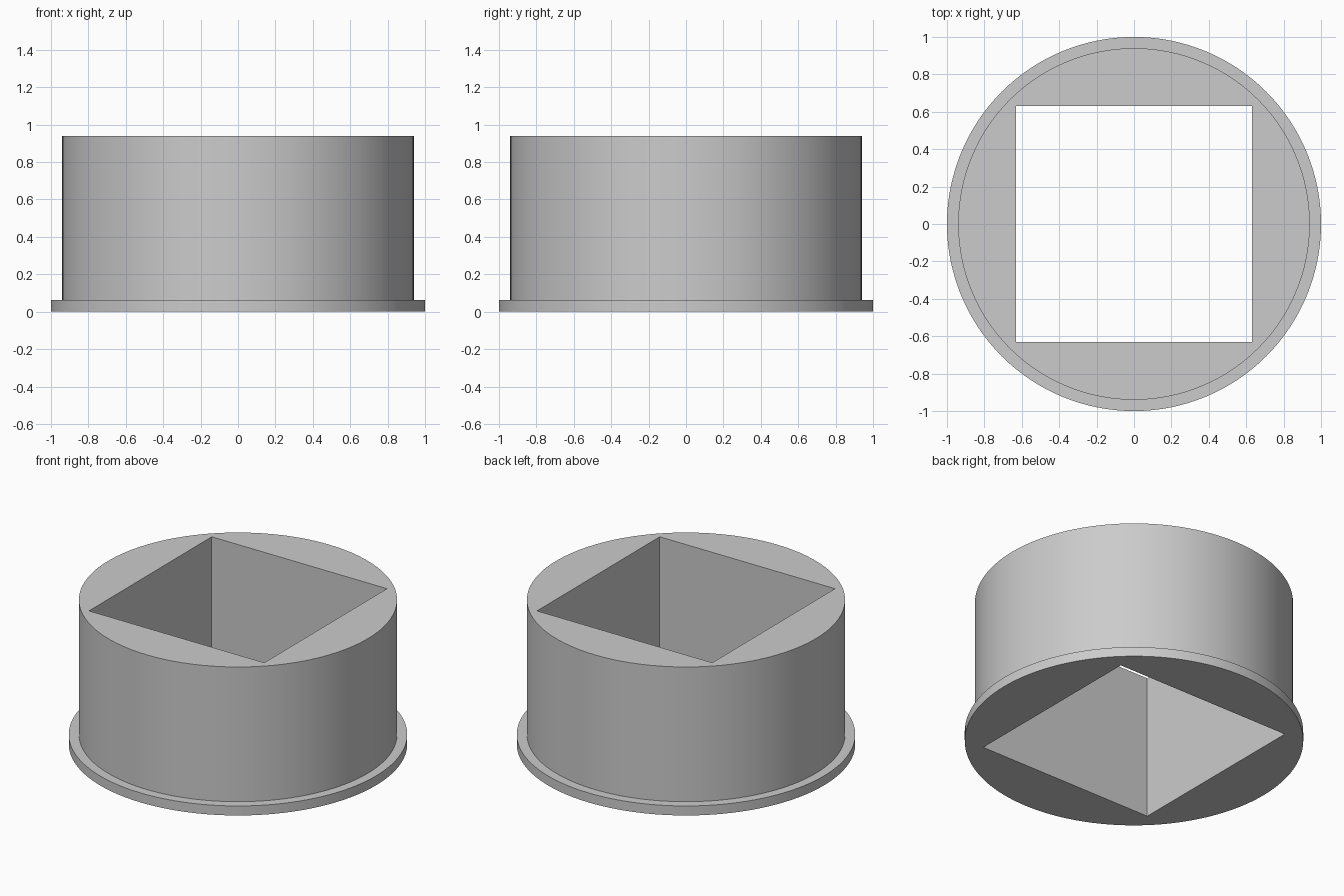
import bpy
import bmesh
import math

cube = bpy.data.objects.get("Cube")
if cube:
    bpy.data.objects.remove(cube, do_unlink=True)

SEGMENTS = 128
HEIGHT = 0.94
HOLE = 1.264

grey = bpy.data.materials.new("plain grey")
grey.use_nodes = True
colour = (0.6, 0.6, 0.6, 1)
grey.diffuse_color = colour
grey.node_tree.nodes["Principled BSDF"].inputs["Base Color"].default_value = colour


def new_object(name, bm):
    bmesh.ops.recalc_face_normals(bm, faces=bm.faces)
    mesh = bpy.data.meshes.new(name)
    bm.to_mesh(mesh)
    bm.free()
    mesh.materials.append(grey)
    obj = bpy.data.objects.new(name, mesh)
    bpy.context.collection.objects.link(obj)
    return obj


# Round body with a thin flange at the foot, turned from a stepped profile
bm = bmesh.new()
profile = [(1, 0), (1, 0.062), (0.94, 0.062), (0.94, HEIGHT)]
rings = []
for radius, z in profile:
    angles = [2 * math.pi * i / SEGMENTS for i in range(SEGMENTS)]
    rings.append([bm.verts.new((radius * math.cos(a), radius * math.sin(a), z)) for a in angles])
for low, high in zip(rings, rings[1:]):
    for i in range(SEGMENTS):
        j = (i + 1) % SEGMENTS
        bm.faces.new((low[i], low[j], high[j], high[i]))
bm.faces.new(rings[0][::-1])
bm.faces.new(rings[-1])
body = new_object("flanged_body", bm)

# Square hole right through the body
bm = bmesh.new()
bmesh.ops.create_cube(bm, size=1)
bmesh.ops.scale(bm, vec=(HOLE, HOLE, 2), verts=bm.verts)
bmesh.ops.translate(bm, vec=(0, 0, HEIGHT / 2), verts=bm.verts)
cutter = new_object("square_hole_cutter", bm)
cutter.hide_render = True

bpy.ops.object.select_all(action="DESELECT")
body.select_set(True)
bpy.context.view_layer.objects.active = body
cut = body.modifiers.new("square hole", "BOOLEAN")
cut.operation = "DIFFERENCE"
cut.solver = "EXACT"
cut.object = cutter
bpy.ops.object.modifier_apply(modifier=cut.name)
bpy.data.objects.remove(cutter, do_unlink=True)

# Smooth round walls, sharp rims and corners
bpy.ops.object.shade_smooth_by_angle(angle=math.radians(30))
